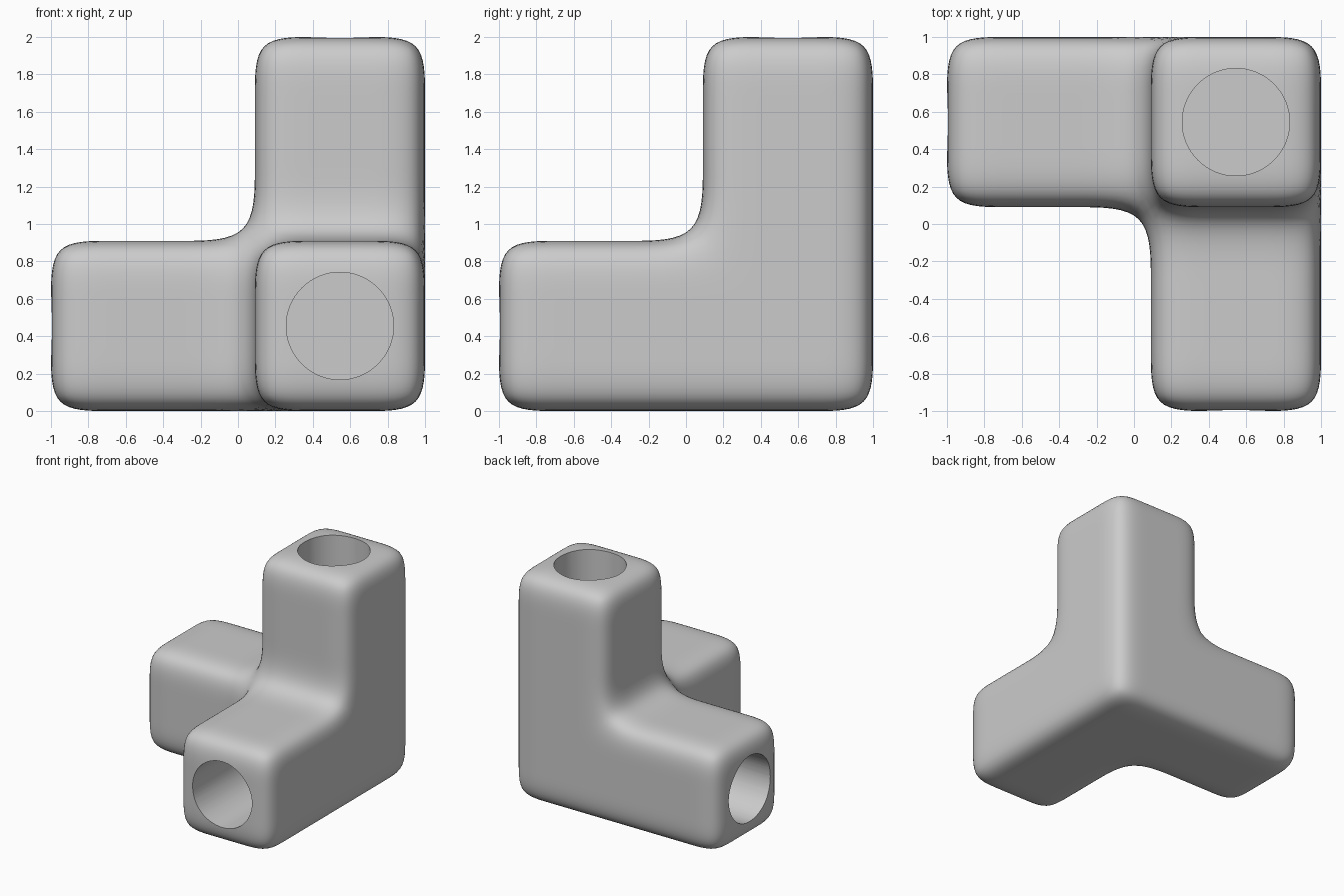
import bpy, bmesh, math
from mathutils import Vector

if "Cube" in bpy.data.objects:
    bpy.data.objects.remove(bpy.data.objects["Cube"])

# Distances from the outer corner along each arm; spacing sets the rounding radius
WIDTH = 0.91
STEPS = [0, WIDTH / 3, WIDTH * 2 / 3, WIDTH, 1.30, 1.70, 2.0]
HOLE_RADIUS, HOLE_DEPTH = 0.287, 1.0

grey = bpy.data.materials.new("light grey")
grey.diffuse_color = (0.6, 0.6, 0.6, 1)
grey.use_nodes = True
grey.node_tree.nodes["Principled BSDF"].inputs["Base Color"].default_value = grey.diffuse_color


def place(u):
    """Corner-based distances to world position (arms run to -x, -y and +z)."""
    return Vector((1 - u[0], 1 - u[1], u[2]))


def filled(cell):
    """Corner cube plus one arm along each axis."""
    return all(0 <= c <= 5 for c in cell) and sum(c < 3 for c in cell) >= 2


# Cage of the three-way corner: outer faces of all filled cells
bm = bmesh.new()
verts = {}


def vert(key):
    if key not in verts:
        verts[key] = bm.verts.new(place([STEPS[i] for i in key]))
    return verts[key]


for n in range(216):
    cell = (n // 36, n // 6 % 6, n % 6)
    if not filled(cell):
        continue
    for axis in range(3):
        for side in (0, 1):
            neighbour = list(cell)
            neighbour[axis] += 1 if side else -1
            if filled(neighbour):
                continue
            ring = []
            for a, b in ((0, 0), (1, 0), (1, 1), (0, 1)):
                key = list(cell)
                key[axis] += side
                key[(axis + 1) % 3] += a
                key[(axis + 2) % 3] += b
                ring.append(vert(tuple(key)))
            bm.faces.new(ring)
bmesh.ops.recalc_face_normals(bm, faces=bm.faces[:])
mesh = bpy.data.meshes.new("corner_connector")
bm.to_mesh(mesh)
bm.free()
mesh.materials.append(grey)
connector = bpy.data.objects.new("corner_connector", mesh)
bpy.context.collection.objects.link(connector)

# Rounded edges and fillets
subsurf = connector.modifiers.new("rounding", 'SUBSURF')
subsurf.levels = subsurf.render_levels = 3

# Round blind socket in the end of each arm
cutters = []
for axis in range(3):
    u = [WIDTH / 2] * 3
    u[axis] = 2 - HOLE_DEPTH / 2 + 0.1
    direction = Vector((0, 0, 0))
    direction[axis] = 1
    bpy.ops.mesh.primitive_cylinder_add(
        vertices=64, radius=HOLE_RADIUS, depth=HOLE_DEPTH + 0.2, location=place(u),
        rotation=direction.to_track_quat('Z', 'Y').to_euler())
    cutter = bpy.context.object
    cutter.name = "socket_cutter"
    cutter.data.materials.append(grey)
    cutter.hide_render = True
    cutters.append(cutter)
    socket = connector.modifiers.new("socket", 'BOOLEAN')
    socket.operation = 'DIFFERENCE'
    socket.solver = 'EXACT'
    socket.object = cutter

# Apply everything, drop the cutters, shade smooth with crisp socket rims
bpy.ops.object.select_all(action='DESELECT')
connector.select_set(True)
bpy.context.view_layer.objects.active = connector
for name in [m.name for m in connector.modifiers]:
    bpy.ops.object.modifier_apply(modifier=name)
for cutter in cutters:
    bpy.data.objects.remove(cutter, do_unlink=True)
bpy.ops.object.shade_smooth_by_angle(angle=math.radians(35))
